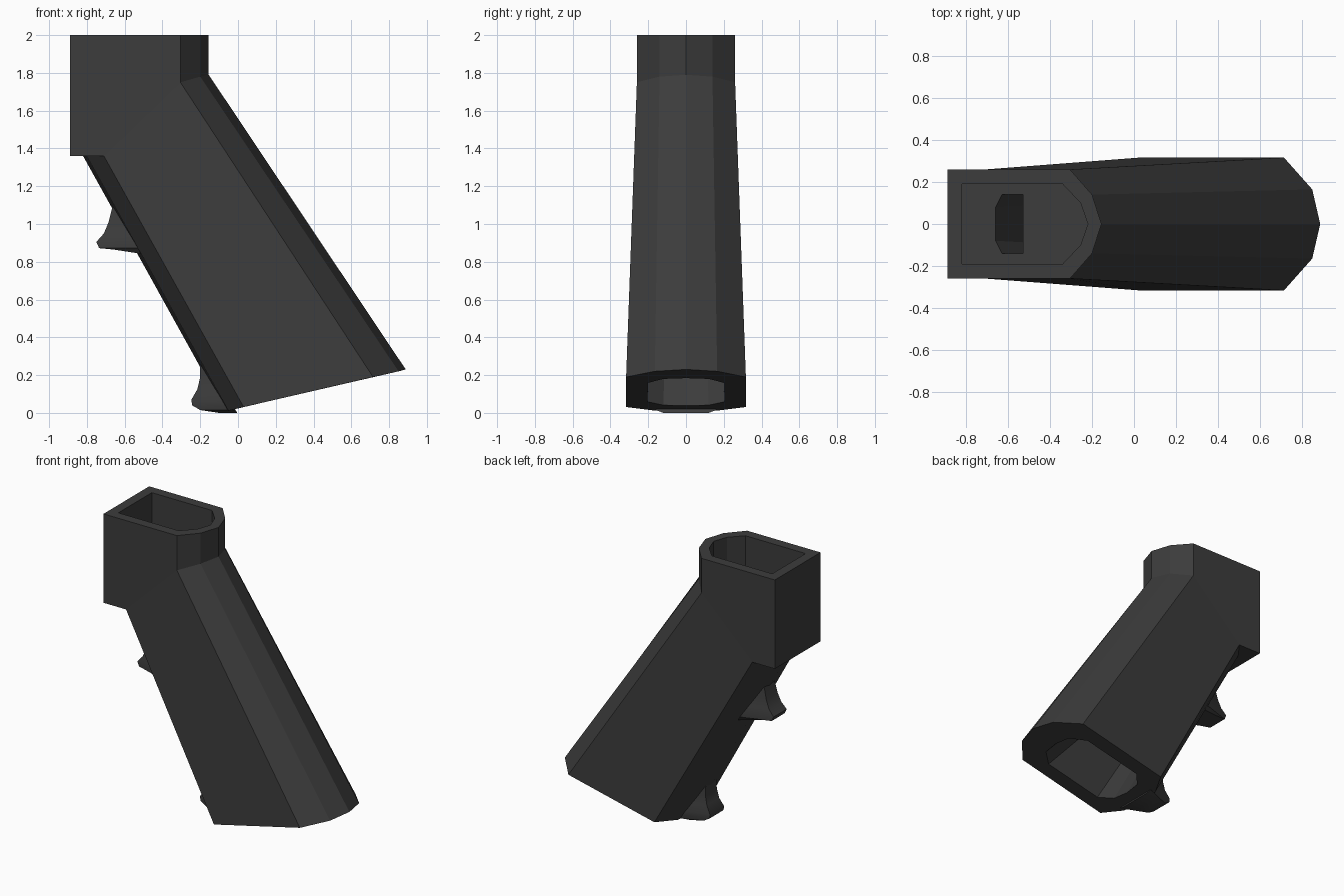
import bpy, bmesh

if "Cube" in bpy.data.objects:
    bpy.data.objects.remove(bpy.data.objects["Cube"])

mat = bpy.data.materials.new("dark_polymer")
mat.diffuse_color = (0.045, 0.045, 0.045, 1)
mat.use_nodes = True
mat.node_tree.nodes["Principled BSDF"].inputs["Base Color"].default_value = mat.diffuse_color


def finish(name, bm):
    bmesh.ops.remove_doubles(bm, verts=bm.verts, dist=0.0005)
    bmesh.ops.recalc_face_normals(bm, faces=bm.faces)
    me = bpy.data.meshes.new(name)
    bm.to_mesh(me)
    bm.free()
    me.materials.append(mat)
    ob = bpy.data.objects.new(name, me)
    bpy.context.collection.objects.link(ob)
    return ob


def mirrored(half):
    """Half ring (front centre to back centre) -> full ring."""
    return half + [(x, -y, z) for x, y, z in half[-2:0:-1]]


def at(z, pts):
    return [(x, y, z) for x, y in pts]


def bridge(bm, a, b):
    n = len(a)
    for i in range(n):
        j = (i + 1) % n
        quad = []
        for v in (a[i], a[j], b[j], b[i]):
            if all((v.co - q.co).length > 0.0005 for q in quad):
                quad.append(v)
        if len(quad) > 2:
            bm.faces.new(quad)


# Hollow grip shell: rings run down the outside and back up the inside
back = [(-0.305, 0.26, 1.75), (-0.2, 0.14, 1.78), (-0.155, 0, 1.79)]
neck = [(-0.71, 0.26, 1.36)] + back
inner_top = [(-0.82, 0), (-0.82, 0.19), (-0.6, 0.19), (-0.34, 0.19),
             (-0.255, 0.1), (-0.22, 0)]
rings = [
    at(2, [(-0.89, 0), (-0.89, 0.26), (-0.71, 0.26), (-0.305, 0.26),
           (-0.2, 0.14), (-0.155, 0)]),
    [(-0.89, 0, 1.36), (-0.89, 0.26, 1.36)] + neck,
    [(-0.82, 0, 1.36), (-0.8, 0.14, 1.36)] + neck,
    [(-0.07, 0, 0.008), (-0.05, 0.165, 0.012), (0.03, 0.317, 0.031),
     (0.715, 0.317, 0.19), (0.85, 0.165, 0.22), (0.888, 0, 0.23)],
    [(0.06, 0, 0.038), (0.075, 0.12, 0.041), (0.15, 0.205, 0.059),
     (0.58, 0.205, 0.158), (0.675, 0.12, 0.18), (0.69, 0, 0.184)],
    at(1.4, [(-0.66, 0), (-0.66, 0.08), (-0.63, 0.14), (-0.53, 0.14),
             (-0.53, 0.07), (-0.53, 0)]),
    at(1.4, inner_top),
    at(2, inner_top),
]
bm = bmesh.new()
loops = [[bm.verts.new(p) for p in mirrored(r)] for r in rings]
for a, b in zip(loops, loops[1:] + loops[:1]):
    bridge(bm, a, b)
finish("grip_shell", bm)


# Finger ridges: crest profile (x, z, crest half width, base half width)
def finger_ridge(name, profile):
    bm = bmesh.new()
    rows = []
    for x, z, w, base in profile:
        bx = -0.82 + (1.36 - z) * 0.5556 + 0.06
        rows.append([bm.verts.new(p) for p in (
            (bx, -base, z), (x, -w, z), (x, w, z), (bx, base, z))])
    for a, b in zip(rows, rows[1:]):
        bridge(bm, a, b)
    bm.faces.new(rows[0])
    bm.faces.new(rows[-1])
    ob = finish(name, bm)
    bpy.ops.object.select_all(action='DESELECT')
    ob.select_set(True)
    bpy.context.view_layer.objects.active = ob
    bpy.ops.object.shade_smooth_by_angle(angle=0.7)


finger_ridge("upper_finger_ridge", [
    (-0.665, 1.09, 0.06, 0.09), (-0.685, 1.01, 0.065, 0.11),
    (-0.71, 0.95, 0.07, 0.13), (-0.75, 0.905, 0.075, 0.145),
    (-0.735, 0.872, 0.075, 0.155), (-0.66, 0.865, 0.085, 0.16),
    (-0.53, 0.845, 0.12, 0.165)])
finger_ridge("lower_finger_ridge", [
    (-0.2, 0.26, 0.06, 0.09), (-0.2, 0.19, 0.065, 0.11),
    (-0.215, 0.125, 0.07, 0.13), (-0.247, 0.07, 0.08, 0.15),
    (-0.243, 0.04, 0.08, 0.155), (-0.2, 0.015, 0.085, 0.16),
    (-0.1, 0.0, 0.1, 0.12)])
